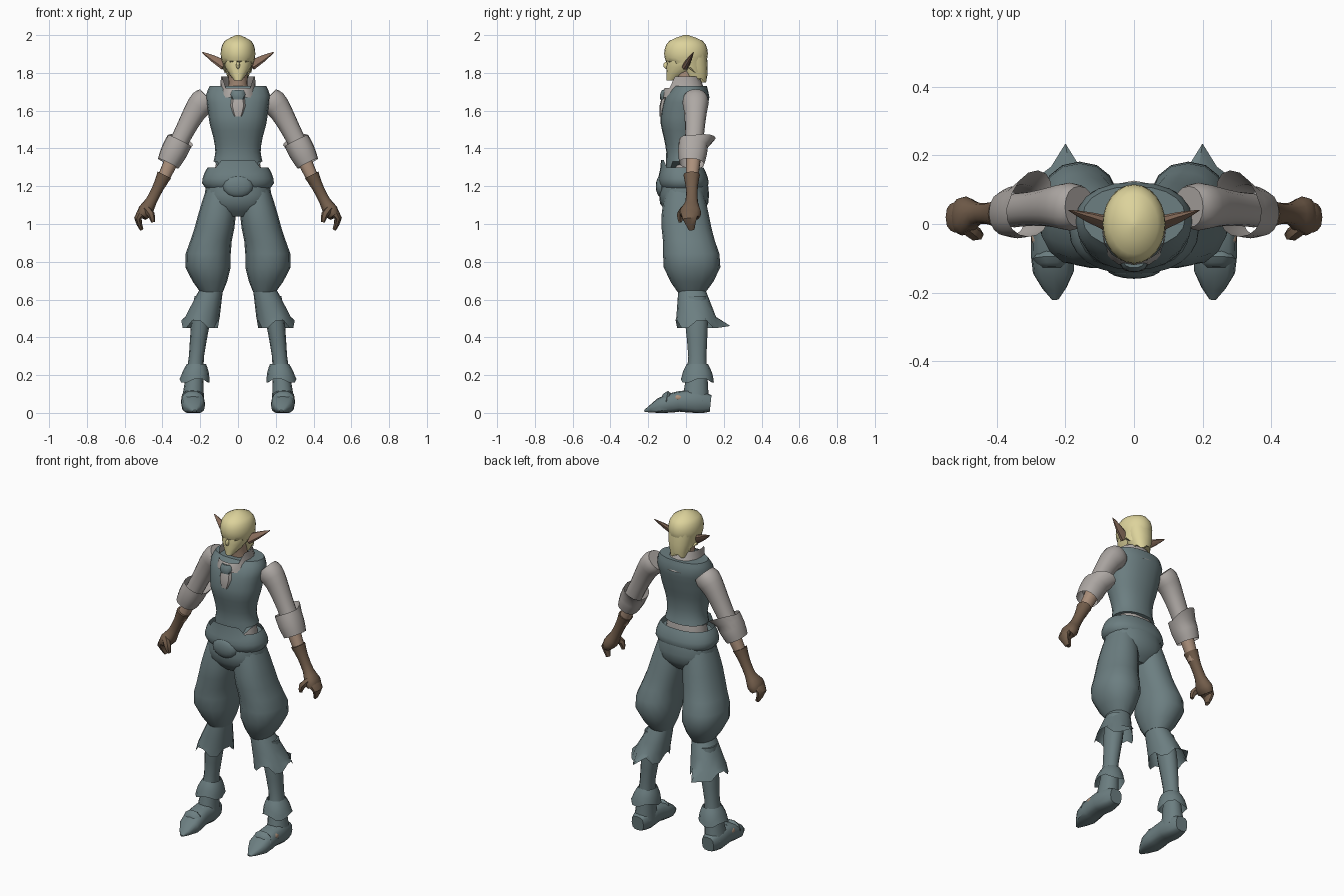
import bpy, bmesh, math
from mathutils import Vector

cube = bpy.data.objects.get("Cube")
if cube:
    bpy.data.objects.remove(cube)


def material(name, red, green, blue):
    mat = bpy.data.materials.new(name)
    mat.use_nodes = True
    mat.diffuse_color = (red, green, blue, 1)
    shader = mat.node_tree.nodes["Principled BSDF"]
    shader.inputs["Base Color"].default_value = mat.diffuse_color
    return mat


TEAL = material("teal cloth", .15, .21, .22)
BLOND = material("pale blond", .72, .65, .33)
LINEN = material("grey linen", .42, .39, .37)
LEATHER = material("brown leather", .17, .11, .07)
SKIN = material("tan skin", .41, .28, .2)
EAR = material("ear brown", .26, .16, .11)
parts = []


def finish(name, bm, mat, mirror):
    bmesh.ops.recalc_face_normals(bm, faces=bm.faces)
    mesh = bpy.data.meshes.new(name)
    bm.to_mesh(mesh)
    bm.free()
    mesh.materials.append(mat)
    part = bpy.data.objects.new(name, mesh)
    bpy.context.collection.objects.link(part)
    if mirror:
        part.modifiers.new("mirror", "MIRROR").use_mirror_merge = False
    parts.append(part)


def sample(values, t):
    """Smooth curve through evenly spaced values."""
    last = len(values) - 1
    place = t * last
    i = max(min(int(place), last - 1), 0)
    f = place - i
    a, b, c, d = [values[max(min(i + k, last), 0)] for k in (-1, 0, 1, 2)]
    slope_in, slope_out = (c - a) / 2, (d - b) / 2
    ease = f * f * (3 - 2 * f)
    return (b + (c - b) * ease + slope_in * f * (1 - f) ** 2
            - slope_out * f * f * (1 - f))


def tube(name, mat, path, radii, depth=(1,), mirror=False, tilt=False,
         sides=16, boxy=.9, caps=True, hem=None):
    """Loft along a path; depth is the front-to-back ratio, hem shifts the last ring."""
    bm = bmesh.new()
    path = [Vector(point) for point in path]
    steps = 2 * (len(radii) - 1)
    centres = [sample(path, i / steps) for i in range(steps + 1)]
    loops = []
    for i, centre in enumerate(centres):
        along = centres[min(i + 1, steps)] - centres[max(i - 1, 0)]
        along = along.normalized() if tilt else Vector((0, 0, 1))
        side = Vector((1, 0, 0))
        side = (side - along * side.dot(along)).normalized()
        front = along.cross(side)
        radius, ratio = sample(radii, i / steps), sample(depth, i / steps)
        loop = []
        for k in range(sides):
            angle = math.tau * k / sides
            c, s = [math.copysign(abs(w) ** boxy, w) for w in (math.cos(angle), math.sin(angle))]
            offset = (side * c + front * s * ratio) * radius
            point = centre + offset
            if hem and i == steps:
                point += Vector(hem(k, offset.normalized()))
            point.z = max(point.z, 0)
            loop.append(bm.verts.new(point))
        loops.append(loop)
    for lower, upper in zip(loops, loops[1:]):
        for k in range(sides):
            bm.faces.new((lower[k - 1], lower[k], upper[k], upper[k - 1]))
    if caps:
        bm.faces.new(loops[0])
        bm.faces.new(loops[-1])
    finish(name, bm, mat, mirror)


def ball(name, mat, centre, size, mirror=False):
    bm = bmesh.new()
    bmesh.ops.create_uvsphere(bm, u_segments=16, v_segments=8, radius=1)
    bmesh.ops.scale(bm, vec=size, verts=bm.verts)
    bmesh.ops.translate(bm, vec=centre, verts=bm.verts)
    finish(name, bm, mat, mirror)


def zigzag(k, height):
    return height if k % 4 < 2 else -height


# Hems: each gives the shift of one point from its number and outward direction
def fringe_hem(k, out):
    fall = -.04 * max(out.y + .7, 0)
    return 0, 0, fall + (.02 if k % 2 else 0)


def collar_hem(k, out):
    return .01 * out.x, 0, -.03 if out.y < -.6 else .03


def vest_hem(k, out):
    return 0, 0, -.06 if out.y < -.5 else 0


def belt_hem(k, out):
    return 0, 0, .04 if out.y < -.6 else 0


def cuff_hem(k, out):
    back = max(out.y, 0)
    return -.03 * back, .04 * back, .02 * back


def trouser_hem(k, out):
    return (0, .06, -.01) if out.y > .97 else (0, 0, zigzag(k, .02))


def boot_hem(k, out):
    return 0, 0, zigzag(k, .01)


# Head
tube("face", BLOND, [(0, -.08, 1.76), (0, -.02, 1.83), (0, 0, 1.9), (0, 0, 1.97)],
     [.02, .07, .08, .05], [1.2])
tube("hair", BLOND, [(0, 0, 2), (0, 0, 1.85)], [.01, .07, .09, .09, .08], [1.26],
     sides=24, boxy=1, hem=fringe_hem)
tube("nape_hair", BLOND, [(0, .03, 1.9), (0, .06, 1.76)], [.08, .07, .05], hem=boot_hem)
ball("nose", BLOND, (0, -.1, 1.84), (.01, .02, .02))
tube("ears", EAR, [(.07, 0, 1.84), (.19, .04, 1.91)], [.03, .02, .002], [.6],
     mirror=True, tilt=True, sides=8)

# Neck, collar and cravat
tube("neck", SKIN, [(0, .02, 1.68), (0, -.01, 1.81)], [.06, .05, .05])
tube("collar", LINEN, [(0, 0, 1.67), (0, -.02, 1.75)], [.11, .08], [1.15],
     caps=False, hem=collar_hem)
tube("cravat_knot", TEAL, [(0, -.11, 1.71), (0, -.12, 1.66)], [.03, .04, .03], [.6], sides=10)
tube("cravat_tail", LINEN, [(0, -.11, 1.68), (0, -.13, 1.57)], [.03, .04, .02], [.5], sides=8)

# Torso: shirt tail beneath a fitted vest
tube("shirt_tail", LINEN, [(0, -.01, 1.23), (0, -.01, 1.38)], [.13, .12, .1], [.7])
tube("vest", TEAL, [(0, .02, 1.73), (0, -.02, 1.53), (0, -.01, 1.33)],
     [.15, .17, .16, .15, .13, .12, .13], [.6, .75, .75, .75], sides=20, hem=vest_hem)

# Arms: sleeves, turned-up cuffs, bare forearms, gloves with curled fingers
tube("sleeves", LINEN, [(.16, .05, 1.67), (.23, .05, 1.59), (.35, .04, 1.36)],
     [.06, .07, .06, .05, .05], mirror=True, tilt=True)
tube("sleeve_cuffs", LINEN, [(.37, .03, 1.32), (.31, .04, 1.44)], [.06, .07, .07], [1.1],
     mirror=True, tilt=True, caps=False, hem=cuff_hem)
tube("forearms", SKIN, [(.34, .04, 1.36), (.41, .03, 1.21)], [.04, .03], mirror=True, tilt=True)
tube("gloves", LEATHER, [(.39, .03, 1.26), (.46, .03, 1.12), (.51, .02, 1.04)],
     [.04, .03, .03, .04, .03], [1.1, 1.1, 1.7], mirror=True, tilt=True, sides=12)
tube("fingers", LEATHER, [(.5, .02, 1.06), (.53, .02, 1.03), (.51, .03, .97)],
     [.03, .02, .01], [1.6, 2, 1.6], mirror=True, tilt=True, sides=10)
tube("thumbs", LEATHER, [(.49, -.01, 1.08), (.46, -.03, 1.05), (.45, -.03, 1.01)],
     [.02, .02, .01], mirror=True, tilt=True, sides=6)

# Trousers: hips, folded waistband, round clasp, full legs with jagged hems
tube("hips", TEAL, [(0, -.01, 1.04), (0, -.01, 1.27)], [.09, .17, .17, .15], [.75], sides=20)
tube("waistband", TEAL, [(0, -.01, 1.18), (0, -.02, 1.3)], [.16, .19, .18, .16], [.7],
     sides=24, caps=False, hem=belt_hem)
ball("belt_clasp", TEAL, (0, -.13, 1.2), (.08, .03, .06))
tube("trouser_legs", TEAL, [(.09, -.01, 1.18), (.12, 0, 1), (.16, .03, .82), (.14, .03, .64)],
     [.08, .1, .11, .12, .06], [1.25], mirror=True)
tube("trouser_hems", TEAL, [(.14, .03, .66), (.2, .06, .47)], [.06, .08, .1], [1.15],
     mirror=True, caps=False, hem=trouser_hem)

# Lower legs and shoes
tube("boot_shafts", TEAL, [(.18, .05, .62), (.22, .06, .3), (.24, .05, .06)],
     [.05, .05, .04, .05, .06], [1.2], mirror=True, sides=12)
tube("boot_cuffs", TEAL, [(.22, .06, .26), (.23, .06, .17)], [.05, .07, .08], [1.1],
     mirror=True, sides=12, caps=False, hem=boot_hem)
tube("shoes", TEAL, [(.24, .13, .05), (.24, -.04, .06), (.23, -.22, .01)],
     [.04, .06, .06, .06, .01], [1.1, .9, .5], mirror=True, tilt=True, sides=12, boxy=.7)
for flap, y in (("ankle", -.01), ("toe", -.08)):
    tube(flap + "_flaps", TEAL, [(.24, y, .06), (.24, y - .05, .07)], [.04, .06, .03], [.9],
         mirror=True, tilt=True, sides=10)
ball("bare_insteps", SKIN, (.28, -.04, .08), (.02, .03, .02), mirror=True)

# Smooth shading with crisp edges
bpy.ops.object.select_all(action="DESELECT")
for part in parts:
    part.select_set(True)
bpy.context.view_layer.objects.active = parts[0]
bpy.ops.object.shade_smooth_by_angle(angle=math.radians(40))
